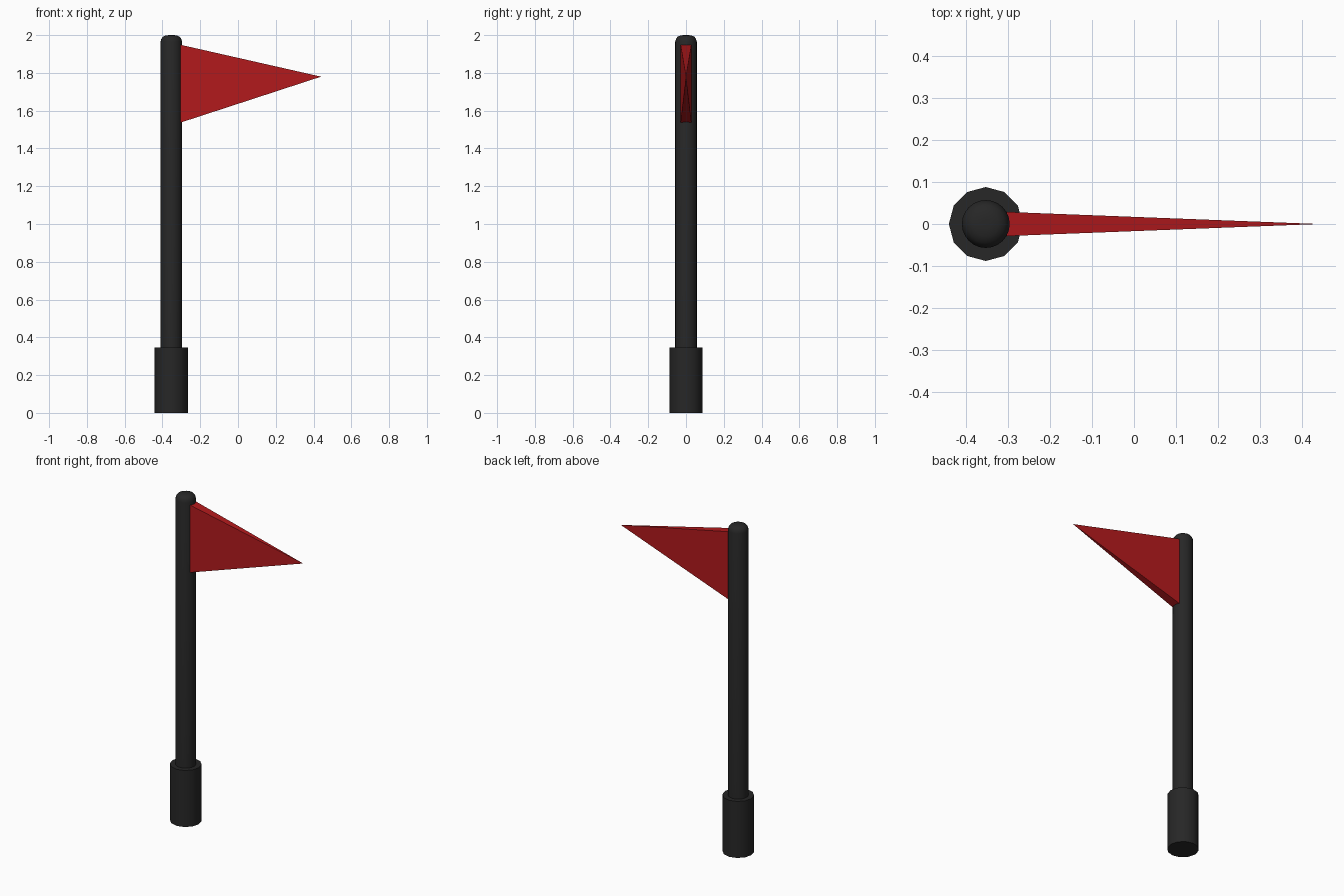
import bpy, bmesh
from math import cos, sin, tau, radians

if "Cube" in bpy.data.objects:
    bpy.data.objects.remove(bpy.data.objects["Cube"])

POLE_X = -0.353


def material(name, color):
    m = bpy.data.materials.new(name)
    m.diffuse_color = color
    m.use_nodes = True
    m.node_tree.nodes["Principled BSDF"].inputs["Base Color"].default_value = m.diffuse_color
    return m


def finish(name, bm, mat, smooth):
    bmesh.ops.recalc_face_normals(bm, faces=bm.faces)
    me = bpy.data.meshes.new(name)
    bm.to_mesh(me)
    bm.free()
    ob = bpy.data.objects.new(name, me)
    bpy.context.collection.objects.link(ob)
    me.materials.append(mat)
    if smooth:
        bpy.ops.object.select_all(action='DESELECT')
        ob.select_set(True)
        bpy.context.view_layer.objects.active = ob
        bpy.ops.object.shade_smooth_by_angle(angle=radians(40))
    return ob


def lathe(name, profile, sides, mat):
    """Stack rings of (radius, z) around the pole axis and cap both ends."""
    bm = bmesh.new()
    rings = [[bm.verts.new((POLE_X + r * cos(tau * i / sides), r * sin(tau * i / sides), z))
              for i in range(sides)] for r, z in profile]
    for a, b in zip(rings, rings[1:]):
        for i in range(sides):
            j = (i + 1) % sides
            bm.faces.new((a[i], a[j], b[j], b[i]))
    bm.faces.new(rings[0])
    bm.faces.new(rings[-1])
    return finish(name, bm, mat, True)


black = material("black", (0.02, 0.02, 0.02, 1))
red = material("red", (0.45, 0.01, 0.012, 1))

# twelve-sided base sleeve
lathe("base_sleeve", [(0.088, 0), (0.088, 0.345)], 12, black)

# pole with a rounded cap
lathe("pole", [(0.057, 0.02), (0.057, 1.965), (0.053, 1.98),
               (0.045, 1.991), (0.03, 1.998), (0.012, 2.0)], 24, black)

# pennant: a thin wedge tapering to a point
bm = bmesh.new()
root = [bm.verts.new((-0.31, y, z)) for y, z in
        ((-0.029, 1.535), (0.029, 1.535), (0.029, 1.95), (-0.029, 1.95))]
tip = bm.verts.new((0.44, 0, 1.78))
bm.faces.new(root)
for i in range(4):
    bm.faces.new((root[i], root[(i + 1) % 4], tip))
finish("pennant", bm, red, False)
